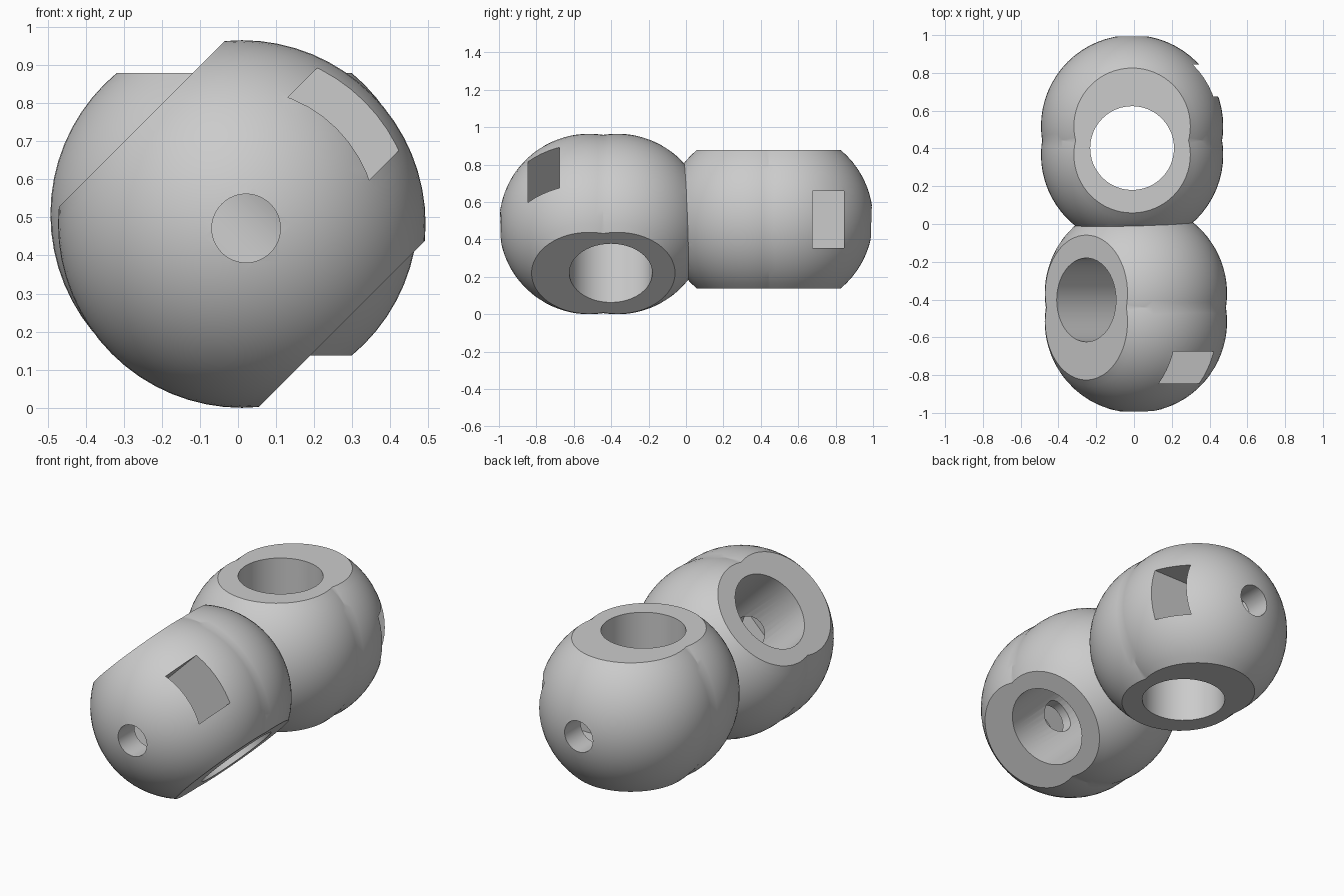
import bpy
from math import radians, pi

cube = bpy.data.objects.get("Cube")
if cube:
    bpy.data.objects.remove(cube, do_unlink=True)

R = 0.4825          # ball radius
HALF = 0.371        # half thickness between the flats
BORE_R = 0.222
HOLE_R = 0.09

grey = bpy.data.materials.new("plain grey")
grey.use_nodes = True
grey.diffuse_color = (0.6, 0.6, 0.6, 1)
grey.node_tree.nodes["Principled BSDF"].inputs["Base Color"].default_value = grey.diffuse_color


def ball(name, y):
    bpy.ops.mesh.primitive_uv_sphere_add(segments=64, ring_count=32, radius=R, location=(0, y, 0))
    bpy.context.object.name = name
    return bpy.context.object


def box(name, lo, hi):
    centre = [(a + b) / 2 for a, b in zip(lo, hi)]
    bpy.ops.mesh.primitive_cube_add(size=1, location=centre)
    ob = bpy.context.object
    ob.name = name
    ob.scale = [b - a for a, b in zip(lo, hi)]
    return ob


def rod(name, radius, depth, location, rotation=(0, 0, 0)):
    bpy.ops.mesh.primitive_cylinder_add(vertices=48, radius=radius, depth=depth,
                                        location=location, rotation=rotation)
    bpy.context.object.name = name
    return bpy.context.object


def combine(target, other, operation):
    """Boolean other into target, then remove other."""
    bpy.context.view_layer.update()
    mod = target.modifiers.new(operation.lower(), 'BOOLEAN')
    mod.object, mod.operation, mod.solver = other, operation, 'EXACT'
    bpy.context.view_layer.objects.active = target
    bpy.ops.object.modifier_apply(modifier=mod.name)
    bpy.data.objects.remove(other, do_unlink=True)


def link(name, side, x, z, turn):
    """Double ball cut by two flats, with a bore, a screw hole and a nut slot."""
    body = ball(name, side * 0.5175)
    combine(body, ball("inner_ball", side * 0.367), 'UNION')
    combine(body, box("slab", (-1, -2, -HALF), (1, 2, HALF)), 'INTERSECT')
    combine(body, rod("bore", BORE_R, 2, (0, side * 0.402, 0)), 'DIFFERENCE')
    combine(body, rod("screw_hole", HOLE_R, 0.8, (0, side * 0.85, -0.016), (pi / 2, 0, 0)),
            'DIFFERENCE')
    y0, y1 = sorted((side * 0.676, side * 0.845))
    combine(body, box("nut_slot", (-0.15, y0, -0.155), (0.7, y1, 0.15)), 'DIFFERENCE')
    body.rotation_euler = (0, turn, 0)
    body.location.x, body.location.z = x, z
    return body


# Two links, one turned by an eighth of a circle, fused into a joint
joint = link("front_link", -1, 0.01, 0.4825, radians(-45))
combine(joint, link("back_link", 1, -0.01, 0.508, 0), 'UNION')
joint.name = "offset_rod_coupling"
joint.data.materials.clear()
joint.data.materials.append(grey)

bpy.ops.object.select_all(action='DESELECT')
joint.select_set(True)
bpy.context.view_layer.objects.active = joint
bpy.ops.object.shade_smooth_by_angle(angle=radians(30))
